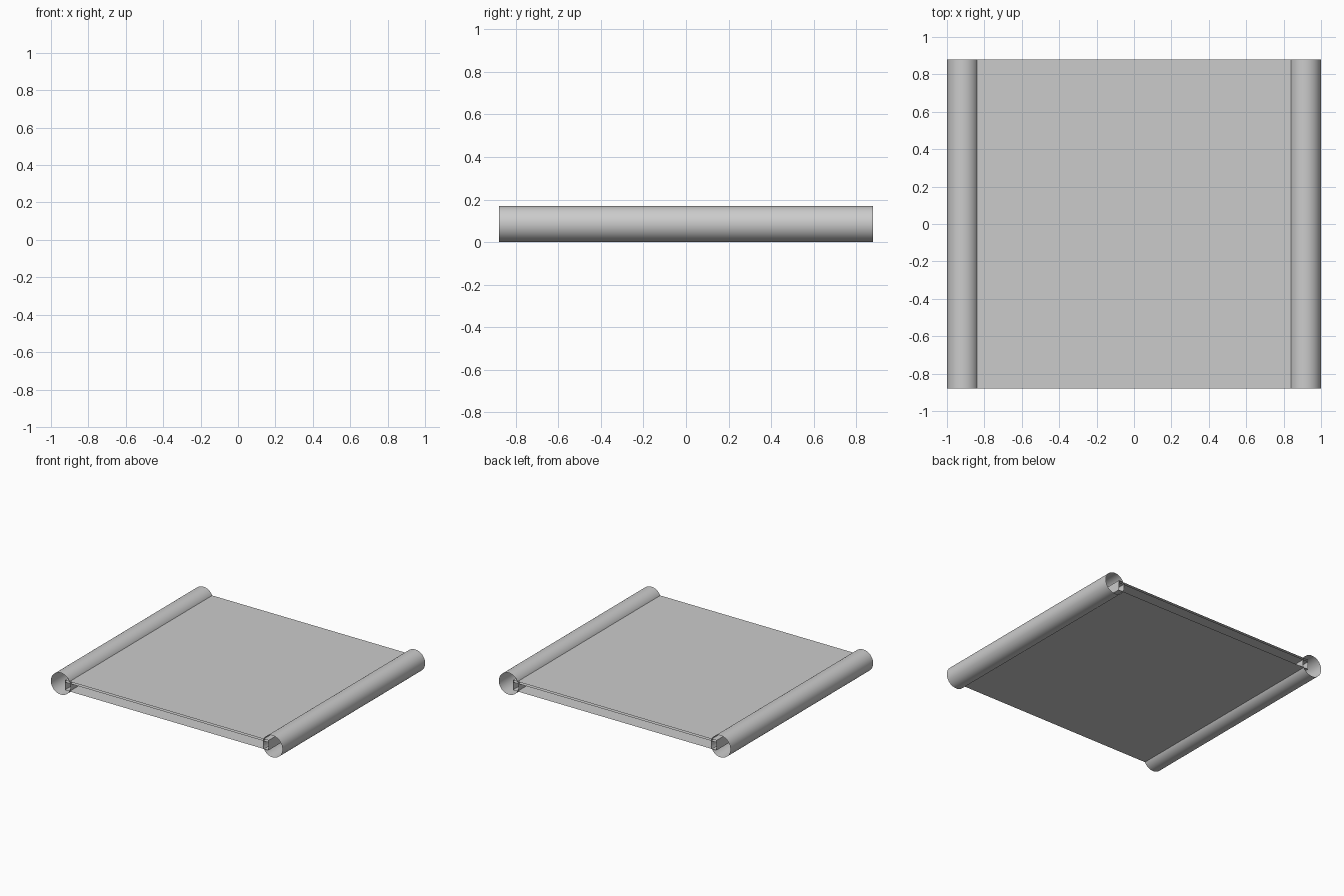
import bpy, math

if "Cube" in bpy.data.objects:
    bpy.data.objects.remove(bpy.data.objects["Cube"])

HALF_Y = 0.88   # half length of the extrusion
R = 0.085       # rail tube radius
CX = 0.915      # rail tube centre


def extrude_profile(name, pts, closed=False):
    """Zero-thickness open-ended surface from an x/z profile run along y."""
    n = len(pts)
    verts = [(x, y, z) for y in (-HALF_Y, HALF_Y) for x, z in pts]
    count = n if closed else n - 1
    faces = [(i, (i + 1) % n, n + (i + 1) % n, n + i) for i in range(count)]
    mesh = bpy.data.meshes.new(name)
    mesh.from_pydata(verts, [], faces)
    obj = bpy.data.objects.new(name, mesh)
    bpy.context.collection.objects.link(obj)
    bpy.ops.object.select_all(action='DESELECT')
    obj.select_set(True)
    bpy.context.view_layer.objects.active = obj
    bpy.ops.object.shade_smooth_by_angle(angle=math.radians(30))
    return obj


# Hollow side rails
for side, label in ((-1, "left"), (1, "right")):
    ring = [(side * CX + R * math.cos(2 * math.pi * i / 48),
             R - R * math.sin(2 * math.pi * i / 48)) for i in range(48)]
    extrude_profile(label + "_rail", ring, closed=True)

# Hollow panel: top and bottom sheets, closed by walls inside the rails
TOP, BOTTOM, END = 0.122, 0.045, 0.88
extrude_profile("panel_shell",
                [(-END, BOTTOM), (-END, TOP), (END, TOP), (END, BOTTOM)],
                closed=True)

# Thin liner just under the top sheet
extrude_profile("panel_liner", [(-END, TOP - 0.015), (END, TOP - 0.015)])
